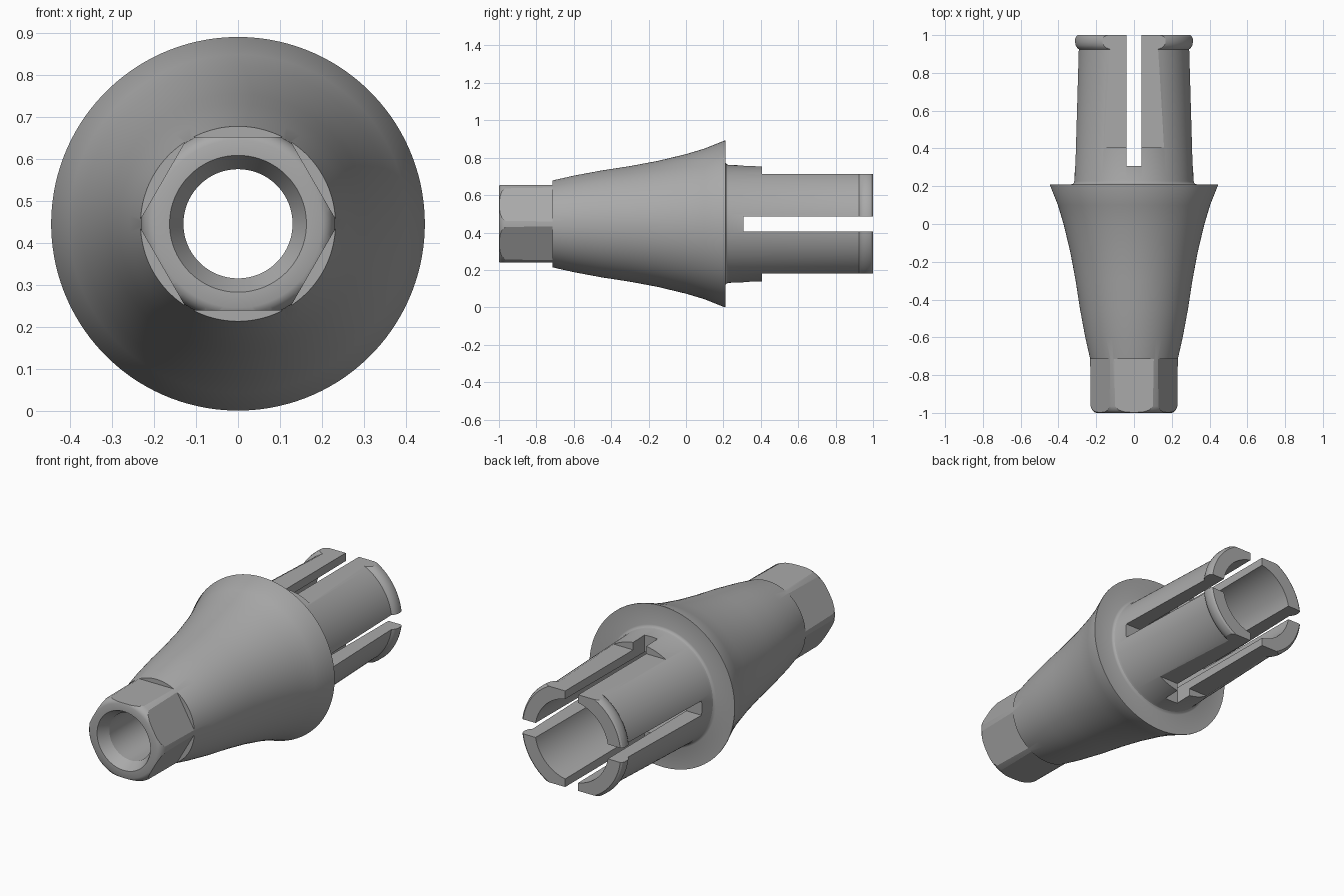
import bpy, bmesh, math
from mathutils import Matrix, Vector

if "Cube" in bpy.data.objects:
    bpy.data.objects.remove(bpy.data.objects["Cube"], do_unlink=True)

AXIS_Z = 0.446
SEGMENTS = 128

metal = bpy.data.materials.new("satin grey metal")
metal.use_nodes = True
grey = (0.4, 0.4, 0.4, 1)
metal.diffuse_color = grey
metal.node_tree.nodes["Principled BSDF"].inputs["Base Color"].default_value = grey


def make_object(name, bm):
    mesh = bpy.data.meshes.new(name)
    bmesh.ops.recalc_face_normals(bm, faces=bm.faces)
    bm.to_mesh(mesh)
    bm.free()
    obj = bpy.data.objects.new(name, mesh)
    bpy.context.collection.objects.link(obj)
    return obj


def lathe(name, profile):
    """Revolve a closed (y, radius) outline about the long axis."""
    bm = bmesh.new()
    rings = []
    for i in range(SEGMENTS):
        a = math.tau * (i + 0.5) / SEGMENTS
        rings.append([bm.verts.new((r * math.cos(a), y, AXIS_Z + r * math.sin(a)))
                      for y, r in profile])
    n = len(profile)
    for i, ring in enumerate(rings):
        after = rings[(i + 1) % SEGMENTS]
        for j in range(n):
            k = (j + 1) % n
            bm.faces.new((ring[j], ring[k], after[k], after[j]))
    return make_object(name, bm)


def cut(target, low, high, angle=0.0):
    """Subtract a box, given relative to the long axis and turned about it."""
    low, high = Vector(low), Vector(high)
    bm = bmesh.new()
    bmesh.ops.create_cube(bm, size=1, matrix=(
        Matrix.Translation((0, 0, AXIS_Z)) @ Matrix.Rotation(angle, 4, 'Y')
        @ Matrix.Translation((low + high) / 2) @ Matrix.Diagonal((*(high - low), 1))))
    cutter = make_object("cutter", bm)
    cutter.hide_render = True
    mod = target.modifiers.new("cut", 'BOOLEAN')
    mod.operation, mod.solver, mod.object = 'DIFFERENCE', 'EXACT', cutter
    bpy.context.view_layer.objects.active = target
    bpy.ops.object.modifier_apply(modifier=mod.name)
    bpy.data.objects.remove(cutter, do_unlink=True)


# Rounded nose that becomes the hexagon, then the flared body
nose = [(-1, 0.163), (-1, 0.2), (-0.995, 0.212), (-0.985, 0.222), (-0.965, 0.23)]
flare = [(-0.715, 0.232), (-0.6, 0.258), (-0.45, 0.286), (-0.3, 0.309), (-0.15, 0.337),
         (0, 0.373), (0.1, 0.403), (0.205, 0.445), (0.21, 0.445)]
# Filleted root, tapered sleeve and snap lip
sleeve = [(0.21, 0.332), (0.213, 0.324), (0.219, 0.318), (0.23, 0.315), (0.925, 0.295),
          (0.933, 0.304), (0.945, 0.311), (0.96, 0.314), (0.98, 0.314), (0.993, 0.309), (1, 0.3)]
# Rear chamber, screw seat, through bore and front countersink
bore = [(1, 0.225), (-0.4, 0.215), (-0.48, 0.13), (-0.94, 0.13)]
abutment = lathe("connector_body", nose + flare + sleeve + bore)

# Hexagon flats
for i in range(6):
    cut(abutment, (-0.3, -1.2, 0.207), (0.3, -0.714, 0.5), math.radians(60 * i))

# Flats above and below the sleeve
for side in range(2):
    cut(abutment, (-0.5, 0.405, 0.266), (0.5, 1.2, 0.6), math.pi * side)

# Crossed slots that split the sleeve into four fingers
for turn in range(2):
    cut(abutment, (-0.04, 0.307, -0.6), (0.04, 1.2, 0.6), math.pi / 2 * turn)

abutment.data.materials.clear()
abutment.data.materials.append(metal)
bpy.ops.object.select_all(action='DESELECT')
abutment.select_set(True)
bpy.context.view_layer.objects.active = abutment
bpy.ops.object.shade_smooth_by_angle(angle=math.radians(25))
